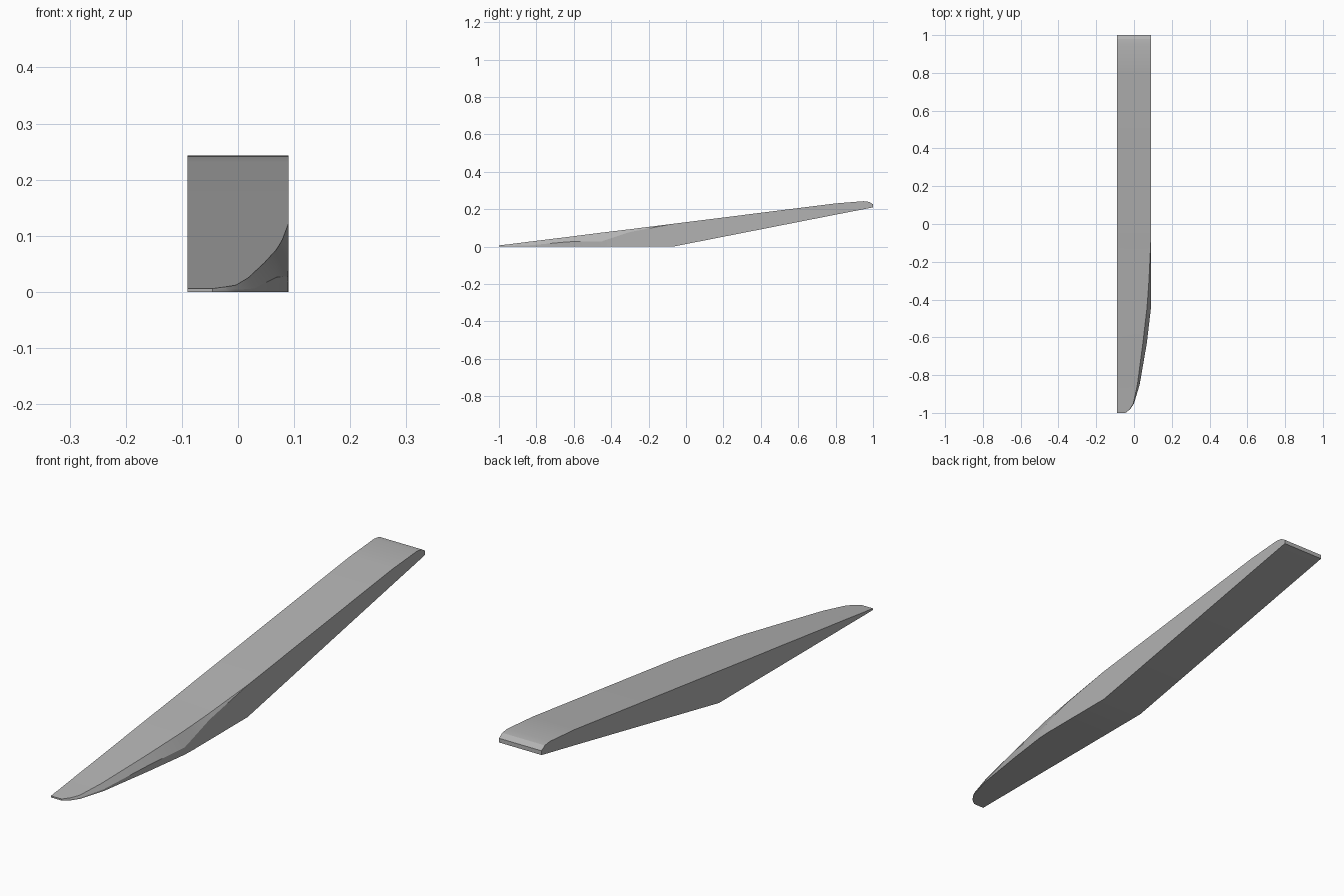
import bpy, bmesh, math

if "Cube" in bpy.data.objects:
    bpy.data.objects.remove(bpy.data.objects["Cube"])

LEFT = -0.09
RIGHT = 0.09

# Stations along the bar: y, top z, bottom z, top edge x, (chamfer x, z), bottom edge x
STATIONS = [
    (-1.00, 0.006, 0.000, -0.045, (-0.045, 0.003), -0.045),
    (-0.98, 0.009, 0.000, -0.022, (-0.020, 0.004), -0.020),
    (-0.95, 0.012, 0.000, -0.004, (0.000, 0.004), 0.000),
    (-0.85, 0.025, 0.000, 0.018, (0.029, 0.006), 0.030),
    (-0.63, 0.052, 0.000, 0.047, (0.068, 0.026), 0.064),
    (-0.45, 0.075, 0.000, 0.068, (0.089, 0.028), 0.088),
    (-0.40, 0.081, 0.000, 0.072, (RIGHT, 0.045), RIGHT),
    (-0.30, 0.093, 0.000, 0.079, (RIGHT, 0.078), RIGHT),
    (-0.07, 0.122, 0.000, RIGHT, (RIGHT, 0.122), RIGHT),
    (0.80, 0.231, 0.171, RIGHT, (RIGHT, 0.231), RIGHT),
    (0.95, 0.243, 0.200, RIGHT, (RIGHT, 0.243), RIGHT),
    (0.98, 0.239, 0.206, RIGHT, (RIGHT, 0.239), RIGHT),
    (1.00, 0.226, 0.210, RIGHT, (RIGHT, 0.226), RIGHT),
]

# Loft the cross-sections into one tapered bar
bm = bmesh.new()
rings = []
for y, top, bottom, top_x, (cx, cz), bottom_x in STATIONS:
    section = [(LEFT, bottom), (bottom_x, bottom), (cx, cz), (top_x, top), (LEFT, top)]
    rings.append([bm.verts.new((x, y, z)) for x, z in section])
for a, b in zip(rings, rings[1:]):
    for i in range(5):
        j = (i + 1) % 5
        bm.faces.new((a[i], a[j], b[j], b[i]))
bm.faces.new(rings[0])
bm.faces.new(rings[-1])
bmesh.ops.remove_doubles(bm, verts=bm.verts, dist=0.0005)
bmesh.ops.recalc_face_normals(bm, faces=bm.faces)

mesh = bpy.data.meshes.new("tapered_bar")
bm.to_mesh(mesh)
bm.free()
bar = bpy.data.objects.new("tapered_bar", mesh)
bpy.context.collection.objects.link(bar)

# Plain grey finish
grey = bpy.data.materials.new("grey")
grey.diffuse_color = (0.45, 0.45, 0.45, 1)
grey.use_nodes = True
grey.node_tree.nodes["Principled BSDF"].inputs["Base Color"].default_value = grey.diffuse_color
mesh.materials.append(grey)

# Soft curved nose, crisp edges
bpy.context.view_layer.objects.active = bar
bar.select_set(True)
bpy.ops.object.shade_smooth_by_angle(angle=math.radians(20))
